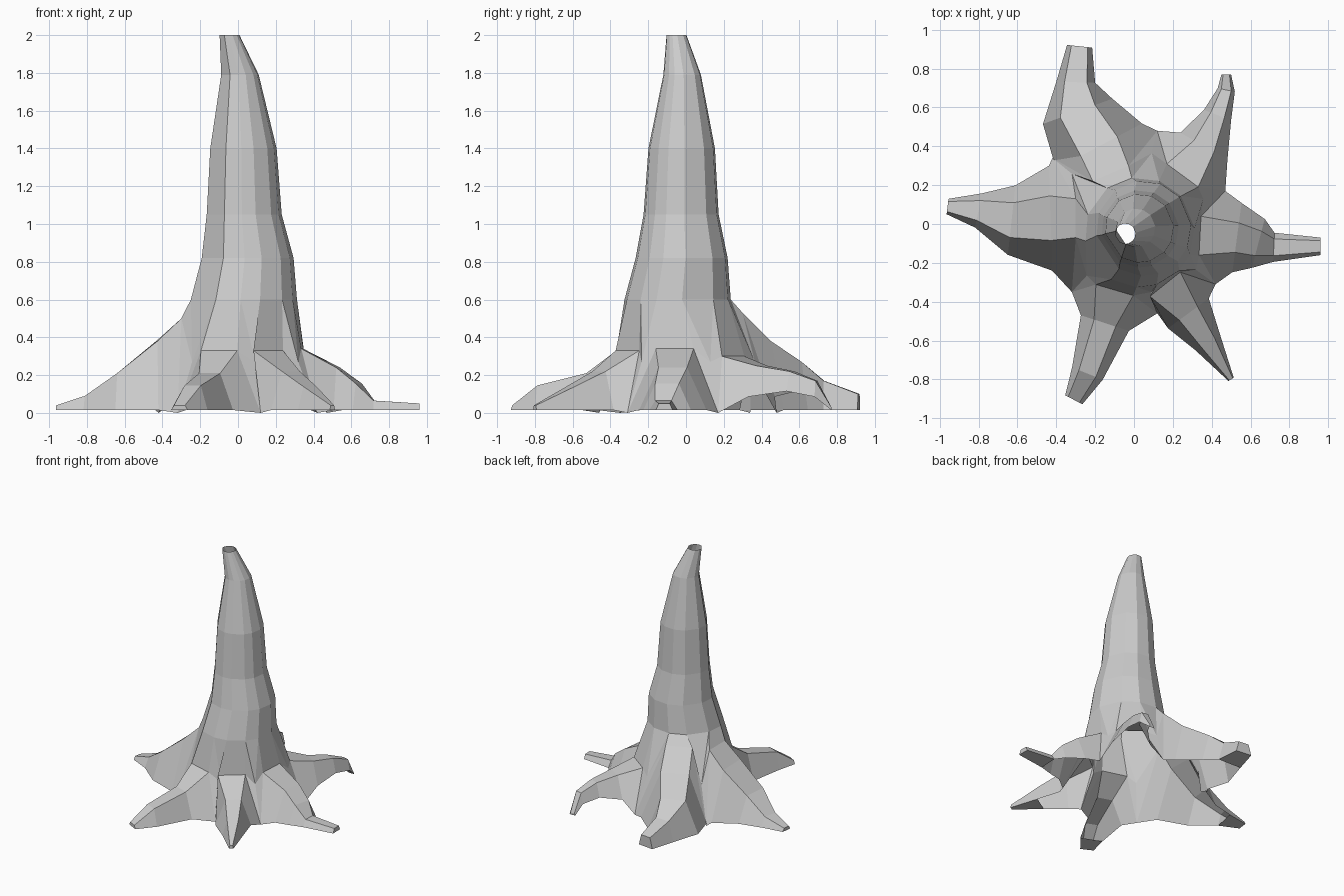
import bpy, bmesh
from math import cos, sin, pi, atan2, radians
from mathutils import Vector

if "Cube" in bpy.data.objects:
    bpy.data.objects.remove(bpy.data.objects["Cube"])

# trunk rings: z, centre x, centre y, radius
RINGS = [(2, -.045, -.05, .053), (1.79, .01, -.02, .1), (1.4, .028, -.022, .177),
         (1.05, .032, -.025, .2), (.82, .05, -.022, .245), (.6, .03, -.043, .283)]

# roots, counterclockwise: ridge start x, y, z, then stations x, y, z, base half width
ROOTS = [
    [(.34, -.06, .34), (.53, -.07, .24, .18), (.64, -.10, .155, .13), (.72, -.12, .065, .075), (.96, -.115, .05, .045)],
    [(.25, .25, .30), (.36, .40, .25, .14), (.43, .56, .22, .075), (.475, .69, .17, .045), (.475, .77, .03, .025)],
    [(-.12, .26, .53), (-.18, .40, .38, .25), (-.29, .58, .27, .19), (-.30, .73, .17, .1), (-.28, .915, .10, .065)],
    [(-.30, .03, .50), (-.43, .03, .38, .27), (-.63, .02, .21, .18), (-.80, .07, .09, .09), (-.96, .09, .04, .04)],
    [(-.10, -.34, .33), (-.15, -.51, .21, .13), (-.24, -.77, .145, .085), (-.31, -.905, .04, .05)],
    [(.16, -.31, .33), (.28, -.46, .22, .13), (.38, -.61, .14, .075), (.50, -.80, .04, .016)],
]
ARCHED = 1  # this root lifts off the ground
# ground points between each root and the next
VALLEYS = [(.47, .17), (.12, .48), (-.42, .34), (-.32, -.35), (.12, -.46), (.42, -.31)]

bm = bmesh.new()
N = len(ROOTS)


def vert(x, y, z):
    return bm.verts.new((x, y, z))


def pair(p, side, w, z):
    return [vert(p[0] + s * w * side.x, p[1] + s * w * side.y, z) for s in (-1, 1)]


# trunk: two columns above every root, open at the top
angles = []
for r in ROOTS:
    a = atan2(r[-2][1], r[-2][0])
    angles += [a - radians(14), a + radians(14)]
rings = [[vert(cx + r * cos(a), cy + r * sin(a), z) for a in angles]
         for z, cx, cy, r in RINGS]
for up, low in zip(rings, rings[1:]):
    for i in range(2 * N):
        j = (i + 1) % (2 * N)
        bm.faces.new((up[i], low[i], low[j], up[j]))
skirt = rings[-1]

# hollows between the roots
ground = [vert(x, y, 0) for x, y in VALLEYS]
hollow = [vert(x * .76, y * .76, .27) for x, y in VALLEYS]

# roots: ridge pairs and base pairs along each spine
shoulders = []
for k, root in enumerate(ROOTS):
    last = len(root) - 1
    top, base = [], []
    for i, p in enumerate(root):
        d = Vector(root[min(i + 1, last)][:2]) - Vector(root[max(i - 1, 0)][:2])
        side = Vector((-d.y, d.x)).normalized()
        if i == 0:
            top.append(pair(p, side, .1, p[2]))
            base.append([ground[k - 1], ground[k]])
        else:
            lift = .1 * sin(pi * i / last) if k == ARCHED else 0
            top.append(pair(p, side, p[3] * (.35 + .3 * i / last), p[2]))
            base.append(pair(p, side, p[3], .015 + lift))
    bm.faces.new((skirt[2 * k], top[0][0], top[0][1], skirt[2 * k + 1]))
    for i in range(last):
        t, u, b, c = top[i], top[i + 1], base[i], base[i + 1]
        bm.faces.new((t[0], u[0], u[1], t[1]))
        bm.faces.new((t[0], b[0], c[0], u[0]))
        bm.faces.new((t[1], u[1], c[1], b[1]))
        if i == last - 1:  # closed underside at the root end
            bm.faces.new((b[0], b[1], c[1], c[0]))
    bm.faces.new((top[-1][0], base[-1][0], base[-1][1], top[-1][1]))
    shoulders.append(top[0])

# fans that join trunk, hollow and ground between neighbouring roots
for k in range(N):
    n = (k + 1) % N
    loop = [skirt[2 * k + 1], shoulders[k][1], ground[k], shoulders[n][0], skirt[2 * n]]
    for i in range(5):
        bm.faces.new((hollow[k], loop[i], loop[(i + 1) % 5]))

bmesh.ops.recalc_face_normals(bm, faces=bm.faces)
mesh = bpy.data.meshes.new("tree_stump")
bm.to_mesh(mesh)
bm.free()
bpy.context.collection.objects.link(bpy.data.objects.new("tree_stump", mesh))
